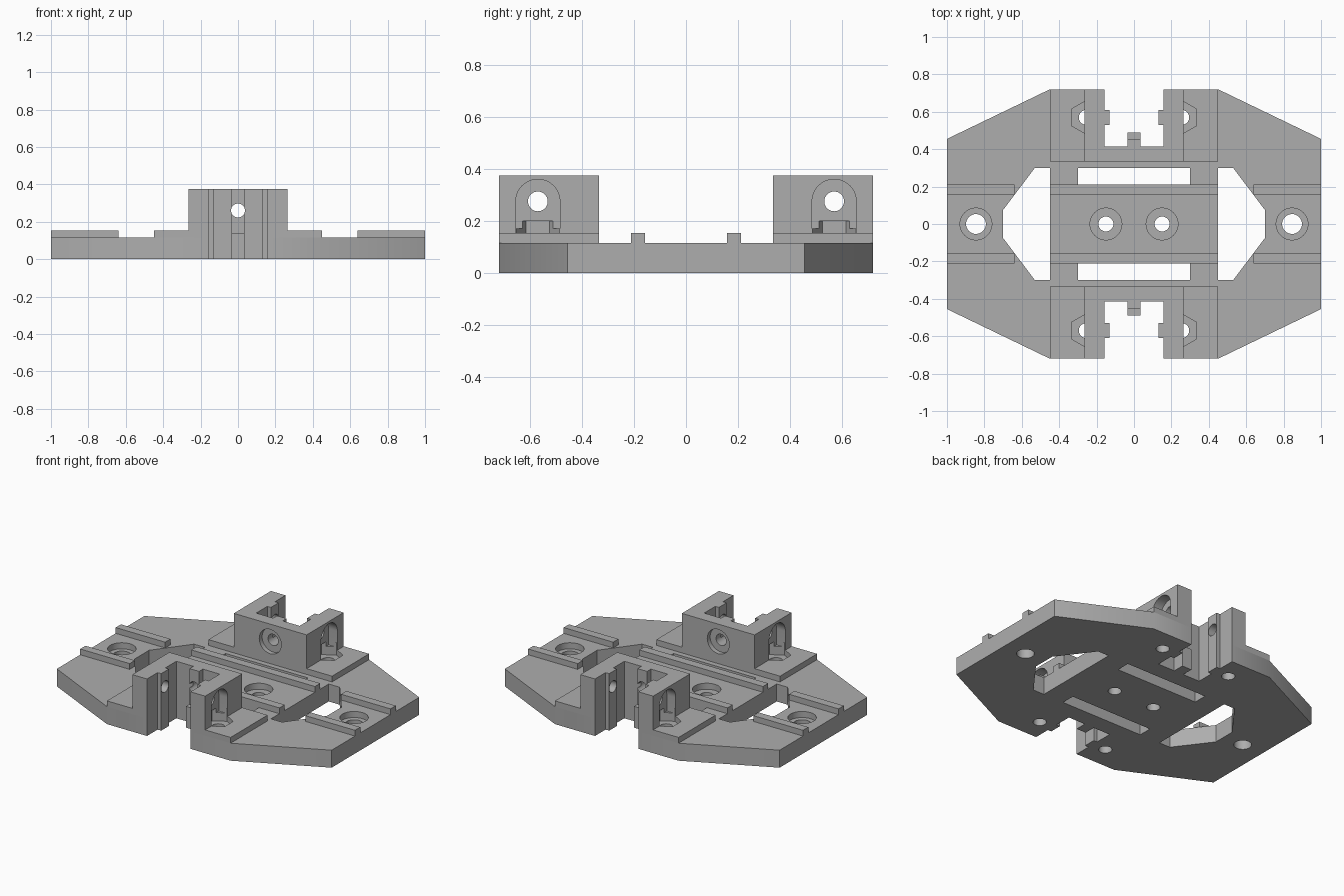
import bpy, bmesh, math
from mathutils import Vector

if "Cube" in bpy.data.objects:
    bpy.data.objects.remove(bpy.data.objects["Cube"], do_unlink=True)

grey = bpy.data.materials.new("plain grey")
grey.use_nodes = True
COLOUR = (0.42, 0.42, 0.42, 1)
grey.diffuse_color = COLOUR
grey.node_tree.nodes["Principled BSDF"].inputs["Base Color"].default_value = COLOUR


def prism(name, pts, lo, hi, axis="z"):
    """Extrude a flat outline from lo to hi along an axis."""
    place = {"x": lambda a, b, h: (h, a, b),
             "y": lambda a, b, h: (a, h, b),
             "z": lambda a, b, h: (a, b, h)}[axis]
    bm = bmesh.new()
    face = bm.faces.new([bm.verts.new(place(a, b, lo)) for a, b in pts])
    new = bmesh.ops.extrude_face_region(bm, geom=[face])["geom"]
    shift = Vector(place(0, 0, hi - lo))
    bmesh.ops.translate(bm, vec=shift, verts=[v for v in new if isinstance(v, bmesh.types.BMVert)])
    bmesh.ops.recalc_face_normals(bm, faces=bm.faces)
    mesh = bpy.data.meshes.new(name)
    bm.to_mesh(mesh)
    bm.free()
    mesh.materials.append(grey)
    obj = bpy.data.objects.new(name, mesh)
    bpy.context.collection.objects.link(obj)
    return obj


def rect(x0, x1, y0, y1):
    return [(x0, y0), (x1, y0), (x1, y1), (x0, y1)]


def ring(cx, cy, r, n=40, start=0.0, sweep=2 * math.pi):
    return [(cx + r * math.cos(start + sweep * i / n),
             cy + r * math.sin(start + sweep * i / n)) for i in range(n)]


def mirrored(half):
    """Complete an outline drawn on its +x side."""
    return half + [(-x, y) for x, y in reversed(half)]


def cut(obj, cutters):
    for c in cutters:
        mod = obj.modifiers.new("cut", "BOOLEAN")
        mod.operation, mod.solver, mod.object = "DIFFERENCE", "EXACT", c
        bpy.context.view_layer.objects.active = obj
        bpy.ops.object.modifier_apply(modifier=mod.name)


PLATE, STEP, TOP = 0.115, 0.153, 0.375
BOLT_Y, NUT_X = 0.57, 0.255
helpers = []


def cutter(*args):
    c = prism("cutter", *args)
    c.hide_render = True
    helpers.append(c)
    return c


# Base plate with chamfered corners
plate = prism("base_plate", mirrored([(0.45, -0.72), (1, -0.455), (1, 0.455), (0.45, 0.72)]), 0, PLATE)
openings = []
for s in (1, -1):
    window = [(0.45, -0.3), (0.53, -0.3), (0.7, -0.075), (0.7, 0.075), (0.53, 0.3), (0.45, 0.3)]
    openings.append(cutter([(s * x, y) for x, y in window], -0.1, 0.5))
    openings.append(cutter(rect(-0.3, 0.3, s * 0.255 - 0.045, s * 0.255 + 0.045), -0.1, 0.5))
    # Counterbored mounting holes
    for x, r in ((0.15, 0.04), (0.845, 0.053)):
        openings.append(cutter(ring(s * x, 0, r), -0.1, 0.5))
        openings.append(cutter(ring(s * x, 0, 0.085), 0.075, 0.5))
cut(plate, openings)

notch = [(0.035, 0.455), (0.035, 0.415), (0.158, 0.415), (0.158, 0.53), (0.132, 0.53),
         (0.132, 0.61), (0.158, 0.61), (0.158, 0.8)]

for s, end in ((1, "back"), (-1, "front")):
    # Stepped pad and upright bracket at each end
    ys = sorted((s * 0.335, s * 0.72))
    pad = prism(end + "_pad", rect(-0.45, 0.45, *ys), PLATE, STEP)
    bracket = prism(end + "_bracket", rect(-0.265, 0.265, *ys), STEP, TOP)
    slot = cutter([(x, s * y) for x, y in mirrored(notch)], -0.1, 0.5)
    low = [slot]
    high = [slot]
    for side in (1, -1):
        # Vertical bolt hole with hexagonal nut pocket
        x, y = side * NUT_X, s * BOLT_Y
        bolt = cutter(ring(x, y, 0.04), -0.1, 0.19)
        nut = cutter(ring(x, y, 0.09, 6, math.pi / 6), PLATE, 0.2)
        # Arched recess in the bracket's flank
        arch = ring(y, 0.275, 0.085, 24, 0, math.pi) + [(y - 0.085, 0.275), (y - 0.085, 0.17), (y + 0.085, 0.17)]
        recess = cutter(arch, *sorted((side * 0.2, side * 0.4)), "x")
        low += [bolt, nut]
        high += [nut, recess]
    # Cross hole, end hole and its shallow counterbore
    high.append(cutter(ring(s * BOLT_Y, 0.275, 0.038), -0.5, 0.5, "x"))
    high.append(cutter(ring(0, 0.26, 0.037), *sorted((s * 0.25, s * 0.6)), "y"))
    high.append(cutter(ring(0, 0.26, 0.08), *sorted((s * 0.25, s * 0.365)), "y"))
    cut(plate, [c for c in low if c is not None])
    cut(pad, low)
    cut(bracket, high)
    # Low key in the end notch
    prism(end + "_key", rect(-0.035, 0.035, *sorted((s * 0.455, s * 0.49))), 0, 0.14)
    # Guide rails
    ry = sorted((s * 0.157, s * 0.212))
    prism(end + "_centre_rail", rect(-0.45, 0.45, *ry), PLATE, STEP)
    prism(end + "_left_rail", rect(0.64, 1, *ry), PLATE, STEP)
    prism(end + "_right_rail", rect(-1, -0.64, *ry), PLATE, STEP)

for c in helpers:
    bpy.data.objects.remove(c, do_unlink=True)

# Smooth the round bores, keep the edges crisp
bpy.ops.object.select_all(action="DESELECT")
for obj in bpy.context.scene.objects:
    if obj.type == "MESH":
        obj.select_set(True)
        bpy.context.view_layer.objects.active = obj
bpy.ops.object.shade_smooth_by_angle(angle=math.radians(30))
